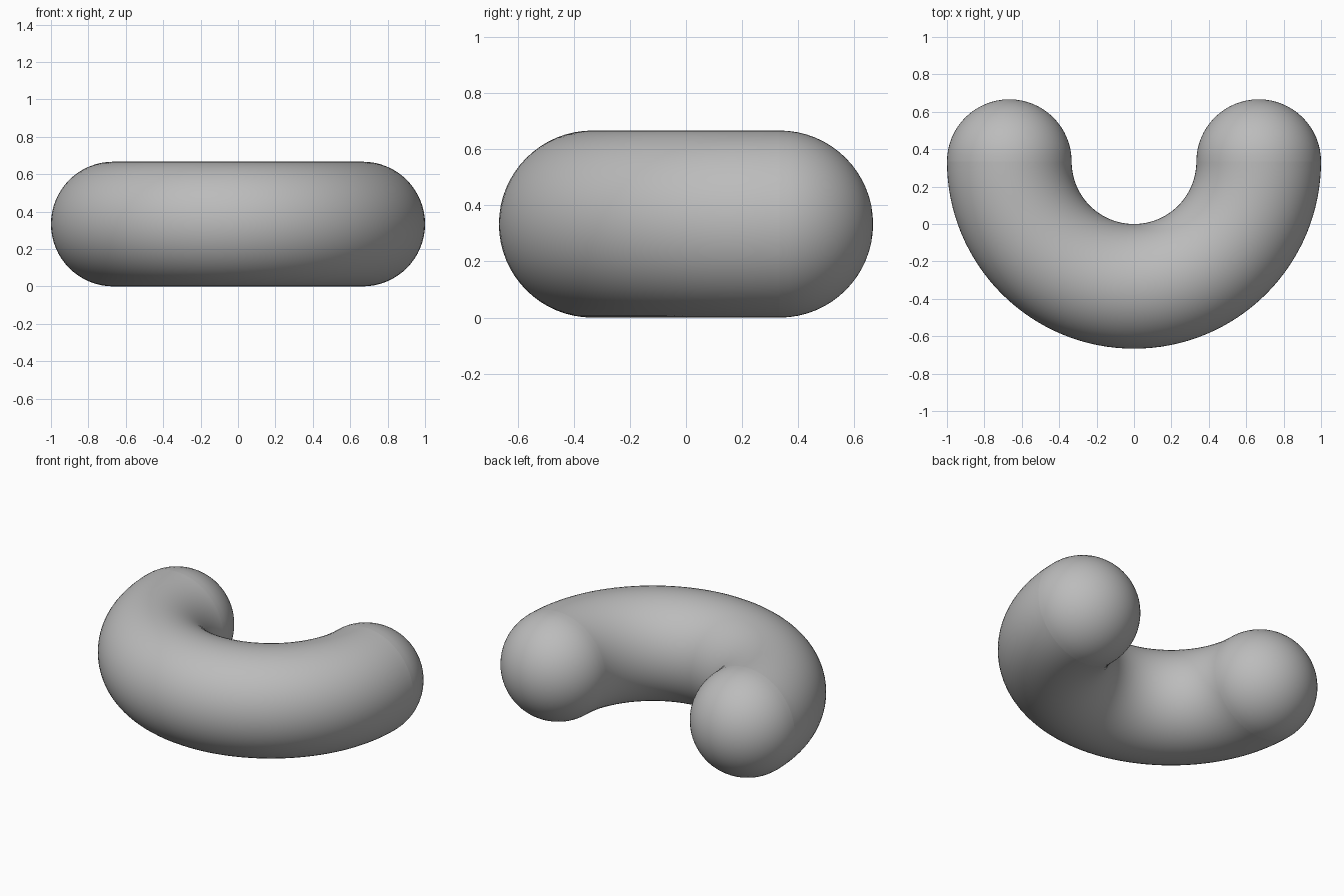
import bpy, bmesh
from math import pi, sin, cos
from mathutils import Vector

MAJOR, TUBE = 2 / 3, 1 / 3      # bend radius and tube radius
CENTRE = Vector((0, 1 / 3, TUBE))
SIDES, STEPS = 64, 64

cube = bpy.data.objects.get("Cube")
if cube:
    bpy.data.objects.remove(cube, do_unlink=True)

grey = bpy.data.materials.new("plain grey")
grey.use_nodes = True
colour = (0.5, 0.5, 0.5, 1)
grey.diffuse_color = colour
grey.node_tree.nodes["Principled BSDF"].inputs["Base Color"].default_value = colour


def spun_part(name, points, closed, axis, angle, steps, location, outward):
    """Sweep a profile around an axis and make a smooth object."""
    bm = bmesh.new()
    verts = [bm.verts.new(p) for p in points]
    pairs = list(zip(verts, verts[1:]))
    if closed:
        pairs.append((verts[-1], verts[0]))
    edges = [bm.edges.new(p) for p in pairs]
    bmesh.ops.spin(bm, geom=verts + edges, cent=(0, 0, 0), axis=axis,
                   angle=angle, steps=steps)
    bmesh.ops.remove_doubles(bm, verts=bm.verts, dist=1e-5)
    bm.normal_update()
    # Turn every face away from the core of the tube
    flipped = [f for f in bm.faces
               if f.normal.dot(outward(f.calc_center_median())) < 0]
    bmesh.ops.reverse_faces(bm, faces=flipped)
    for f in bm.faces:
        f.smooth = True
    mesh = bpy.data.meshes.new(name)
    bm.to_mesh(mesh)
    bm.free()
    mesh.materials.append(grey)
    obj = bpy.data.objects.new(name, mesh)
    obj.location = location
    bpy.context.collection.objects.link(obj)


# Half ring of round tube
ring = [(MAJOR + TUBE * cos(2 * pi * i / SIDES), 0, TUBE * sin(2 * pi * i / SIDES))
        for i in range(SIDES)]
spun_part("curved_tube", ring, True, (0, 0, 1), -pi, STEPS, CENTRE,
          lambda c: c - Vector((c.x, c.y, 0)).normalized() * MAJOR)

# Rounded ends
arc_steps = SIDES // 4
arc = [(TUBE * cos(pi / 2 * i / arc_steps), TUBE * sin(pi / 2 * i / arc_steps), 0)
       for i in range(arc_steps + 1)]
for name, side in (("left_end", 1), ("right_end", -1)):
    spun_part(name, arc, False, (0, 1, 0), 2 * pi, SIDES,
              CENTRE + Vector((side * MAJOR, 0, 0)), lambda c: c)
